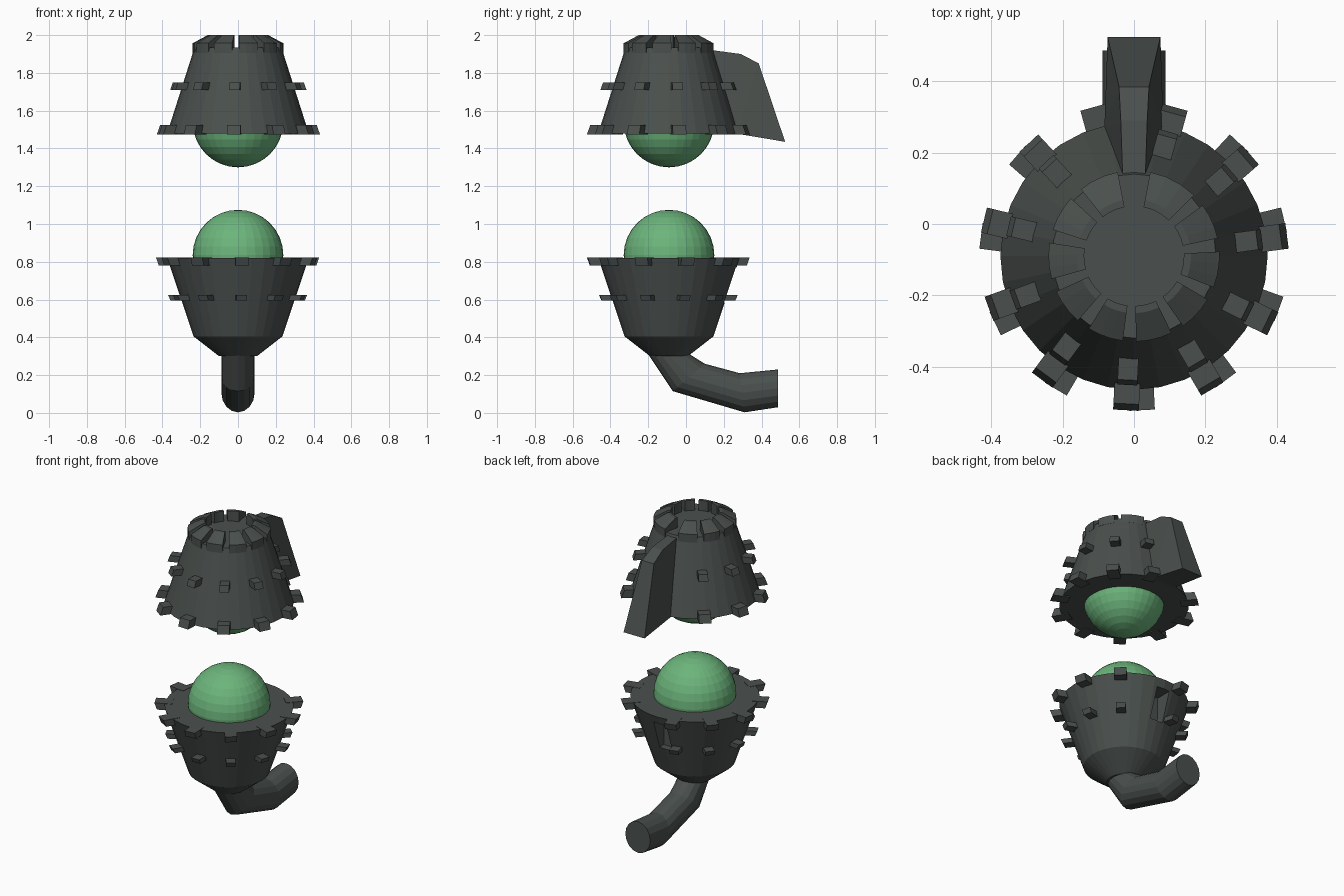
import bpy, bmesh, math
from mathutils import Vector

if "Cube" in bpy.data.objects:
    bpy.data.objects.remove(bpy.data.objects["Cube"])

CY = -0.09  # axis of the round bodies sits slightly toward the front


def material(name, rgb):
    m = bpy.data.materials.new(name)
    m.diffuse_color = (*rgb, 1)
    m.use_nodes = True
    m.node_tree.nodes["Principled BSDF"].inputs["Base Color"].default_value = m.diffuse_color
    return m


GREY = material("dark grey green", (0.068, 0.080, 0.074))
GREEN = material("bright green", (0.15, 0.46, 0.20))


def finish(bm, name, mat):
    bmesh.ops.recalc_face_normals(bm, faces=bm.faces)
    me = bpy.data.meshes.new(name)
    bm.to_mesh(me)
    bm.free()
    me.materials.append(mat)
    ob = bpy.data.objects.new(name, me)
    bpy.context.collection.objects.link(ob)
    return ob


def loft(bm, rings, closed=False):
    """Skin a list of rings; cap the ends unless the rings close on themselves."""
    vs = [[bm.verts.new(p) for p in r] for r in rings]
    n = len(vs[0])
    pairs = list(zip(vs, vs[1:])) + ([(vs[-1], vs[0])] if closed else [])
    for a, b in pairs:
        for i in range(n):
            j = (i + 1) % n
            bm.faces.new((a[i], a[j], b[j], b[i]))
    if not closed:
        bm.faces.new(vs[0])
        bm.faces.new(vs[-1])


def polar(r, deg, z):
    a = math.radians(deg)
    return (r * math.cos(a), CY + r * math.sin(a), z)


def frustum(name, profile, n=32):
    bm = bmesh.new()
    loft(bm, [[polar(r, 360 * i / n, z) for i in range(n)] for r, z in profile])
    return finish(bm, name, GREY)


def dome(name, z):
    bm = bmesh.new()
    bmesh.ops.create_uvsphere(bm, u_segments=32, v_segments=16, radius=0.24)
    bmesh.ops.translate(bm, verts=bm.verts, vec=(0, CY, z))
    finish(bm, name, GREEN)


def stud_ring(name, angles, r0, r1, r2, z1, z2, w):
    """Studs from r0 outward, reaching r1 at z1 and r2 at z2."""
    bm = bmesh.new()
    for deg in angles:
        a = math.radians(deg)
        out = Vector((math.cos(a), math.sin(a), 0))
        side = Vector((-out.y, out.x, 0))
        c = Vector((0, CY, 0))
        loft(bm, [[c + out * r + side * s * w / 2 + Vector((0, 0, z))
                   for r, z in ((r0, z1), (r1, z1), (r2, z2), (r0, z2))]
                  for s in (-1, 1)])
    finish(bm, name, GREY)


up_angles = [-93 + 33.5 * k for k in range(-4, 6)]
low_angles = [180 - a for a in up_angles]

# Upper body, its dome and studs
frustum("upper_body", [(0.375, 1.48), (0.23, 1.935)])
dome("upper_dome", 1.54)
stud_ring("upper_rim_studs", up_angles, 0.33, 0.433, 0.415, 1.475, 1.525, 0.072)
stud_ring("upper_middle_studs", up_angles, 0.25, 0.362, 0.348, 1.71, 1.75, 0.056)

# Crown teeth: curved blocks with narrow gaps and a wider gap at the fin
bm = bmesh.new()
gaps = [(a - 4.5, a + 4.5) for a in up_angles[:-1]] + [(79, 101)]
spans = sorted(((b + 360) % 360, (a + 360) % 360) for a, b in gaps)
starts = [s[0] for s in spans]
ends = [s[1] for s in spans]
for s in starts:
    e = min((x - s) % 360 for x in ends)
    rings = []
    for t in (0, 0.33, 0.67, 1):
        rings.append([polar(r, s + e * t, z) for r, z in
                      ((0.14, 1.92), (0.215, 1.905), (0.24, 1.905),
                       (0.24, 1.957), (0.16, 2.0), (0.14, 2.0))])
    loft(bm, rings)
finish(bm, "crown_teeth", GREY)

# Fin at the back: narrow along the top, flaring toward the bottom
bm = bmesh.new()
fin = [(0.04, 1.93, 0.03), (0.14, 1.92, 0.032), (0.29, 1.90, 0.037),
       (0.385, 1.85, 0.042), (0.525, 1.435, 0.074), (0.27, 1.478, 0.083),
       (0.10, 1.50, 0.083)]
loft(bm, [[(s * w, y, z) for y, z, w in fin] for s in (-1, 1)])
bmesh.ops.triangulate(bm, faces=[f for f in bm.faces if len(f.verts) > 4])
finish(bm, "fin", GREY)

# Lower body, its dome and studs
lower = frustum("lower_body", [(0.10, 0.30), (0.235, 0.405), (0.375, 0.82)])
dome("lower_dome", 0.835)
stud_ring("lower_rim_studs", low_angles, 0.33, 0.418, 0.433, 0.78, 0.822, 0.072)
stud_ring("lower_middle_studs", low_angles, 0.25, 0.357, 0.37, 0.595, 0.625, 0.056)

# Slot in the back of the lower body
bm = bmesh.new()
loft(bm, [[(x, y, z) for x, y in ((-0.045, 0.16), (0.045, 0.16),
                                  (0.045, 0.45), (-0.045, 0.45))]
          for z in (0.585, 0.77)])
cutter = finish(bm, "slot_cutter", GREY)
cutter.hide_render = True
cutter.hide_viewport = True
mod = lower.modifiers.new("slot", "BOOLEAN")
mod.operation = "DIFFERENCE"
mod.solver = "EXACT"
mod.object = cutter

# Bent pipe: each section is given by its lower and upper points (y, z)
bm = bmesh.new()
sections = [((-0.20, 0.31), (0.02, 0.31)), ((-0.07, 0.115), (0.10, 0.26)),
            ((0.31, 0.003), (0.285, 0.21)), ((0.487, 0.03), (0.487, 0.23))]
rings = []
for (y0, z0), (y1, z1) in sections:
    ring = []
    for i in range(16):
        a = 2 * math.pi * i / 16
        t = (1 + math.cos(a)) / 2
        ring.append((0.088 * math.sin(a), y0 + (y1 - y0) * t, z0 + (z1 - z0) * t))
    rings.append(ring)
loft(bm, rings)
finish(bm, "bent_pipe", GREY)
